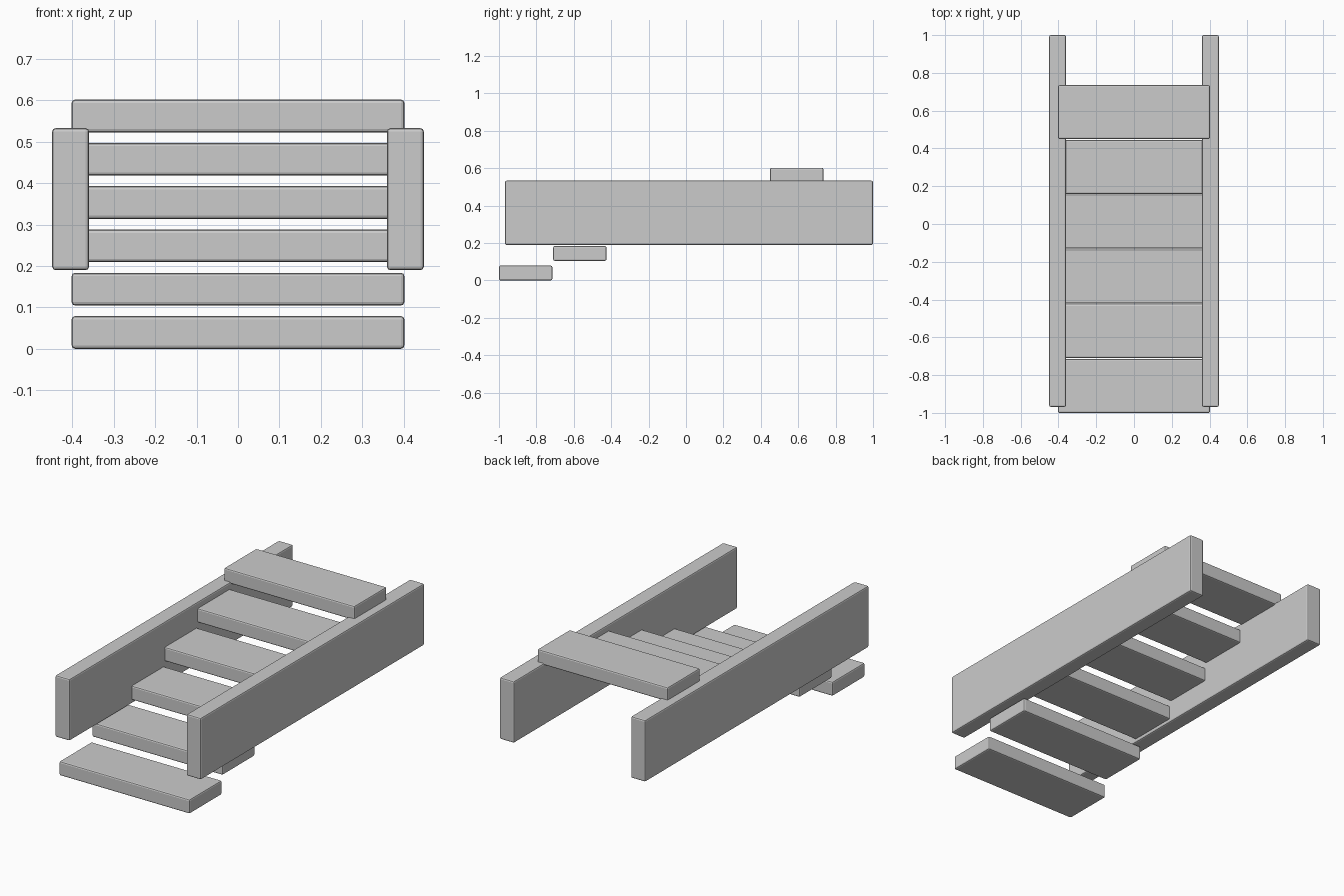
import bpy

if "Cube" in bpy.data.objects:
    bpy.data.objects.remove(bpy.data.objects["Cube"])

TREADS = 6
RUN, RISE = 0.29, 0.1046


def board(name, x, y, z):
    """Rounded-edge board from (min, max) ranges on each axis."""
    spans = (x, y, z)
    bpy.ops.mesh.primitive_cube_add(size=1, location=[(a + b) / 2 for a, b in spans])
    ob = bpy.context.object
    ob.name = name
    ob.scale = [b - a for a, b in spans]
    bpy.ops.object.transform_apply(location=False, rotation=False, scale=True)
    bevel = ob.modifiers.new("rounded_edges", 'BEVEL')
    bevel.width = 0.008
    bevel.segments = 2
    return ob


# Rising treads, with their ends let into the side boards
for i in range(TREADS):
    y, z = -1 + i * RUN, i * RISE
    board(f"tread_{i + 1}", (-0.402, 0.402), (y, y + 0.285), (z, z + 0.079))

# Side boards
for name, x in (("left_side_board", (-0.449, -0.36)), ("right_side_board", (0.36, 0.449))):
    board(name, x, (-0.968, 1.0), (0.19, 0.533))
